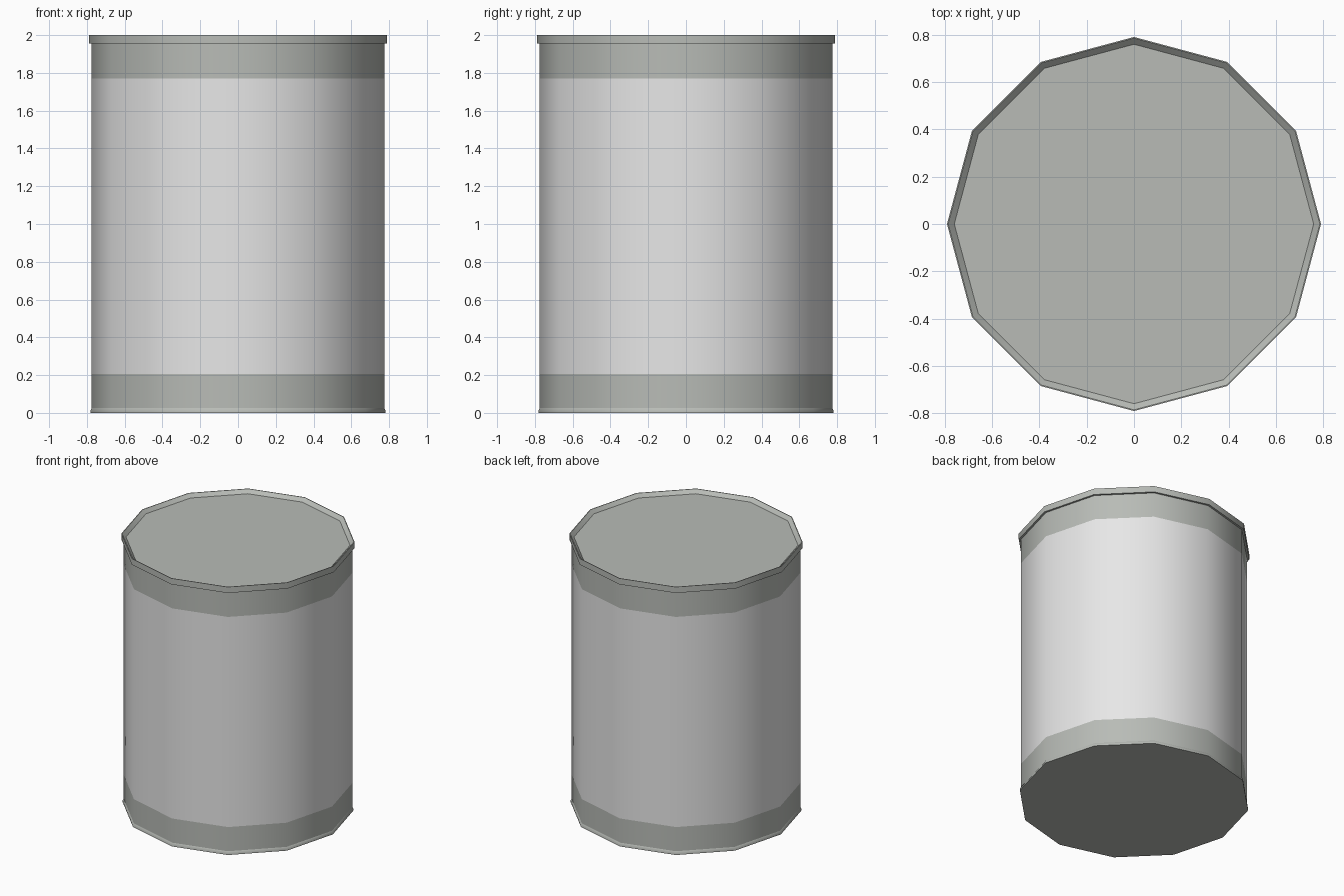
import bpy
import bmesh
from math import cos, sin, tau, radians

SIDES = 12

cube = bpy.data.objects.get("Cube")
if cube:
    bpy.data.objects.remove(cube, do_unlink=True)


def make_material(name, colour):
    mat = bpy.data.materials.new(name)
    mat.use_nodes = True
    mat.diffuse_color = (*colour, 1)
    mat.node_tree.nodes["Principled BSDF"].inputs["Base Color"].default_value = (*colour, 1)
    return mat


silver = make_material("light silver", (0.8, 0.8, 0.8))
steel = make_material("dull steel", (0.48, 0.50, 0.47))


def lathe(name, profile, materials, closed=False, caps=False):
    """Turn a (radius, height) profile about z into a twelve-sided part."""
    bm = bmesh.new()
    rings = []
    for r, z in profile:
        rings.append([bm.verts.new((r * cos(tau * i / SIDES), r * sin(tau * i / SIDES), z))
                      for i in range(SIDES)])
    pairs = list(zip(rings, rings[1:]))
    if closed:
        pairs.append((rings[-1], rings[0]))
    for low, high in pairs:
        for i in range(SIDES):
            j = (i + 1) % SIDES
            bm.faces.new((low[i], low[j], high[j], high[i]))
    if caps:
        bm.faces.new(rings[0][::-1])
        bm.faces.new(rings[-1])
    bmesh.ops.recalc_face_normals(bm, faces=bm.faces)
    mesh = bpy.data.meshes.new(name)
    bm.to_mesh(mesh)
    bm.free()
    for mat in materials:
        mesh.materials.append(mat)
    obj = bpy.data.objects.new(name, mesh)
    bpy.context.collection.objects.link(obj)
    bpy.ops.object.select_all(action="DESELECT")
    obj.select_set(True)
    bpy.context.view_layer.objects.active = obj
    bpy.ops.object.shade_smooth_by_angle(angle=radians(40))
    return obj


# Can wall with the recessed lid and the base, bare metal bands at both ends
R = 0.775
body = lathe("can_body", [(R, 0), (R, 0.205), (R, 1.77), (R, 1.96)], [silver, steel])
for face in body.data.polygons:
    face.material_index = 0 if 0.3 < face.center.z < 1.7 else 1

# Lid sunk just under the rim
lathe("lid", [(0.76, 1.96), (0.76, 1.975)], [steel], caps=True)

# Upper rim, its inner wall sloping down to the lid
lathe("top_rim", [(0.76, 1.955), (0.79, 1.955), (0.79, 2), (0.785, 2), (0.757, 1.973)],
      [steel], closed=True)

# Base plate with a slim lower rim
lathe("base_rim", [(0.782, 0), (0.782, 0.012), (0.775, 0.025)], [steel], caps=True)
